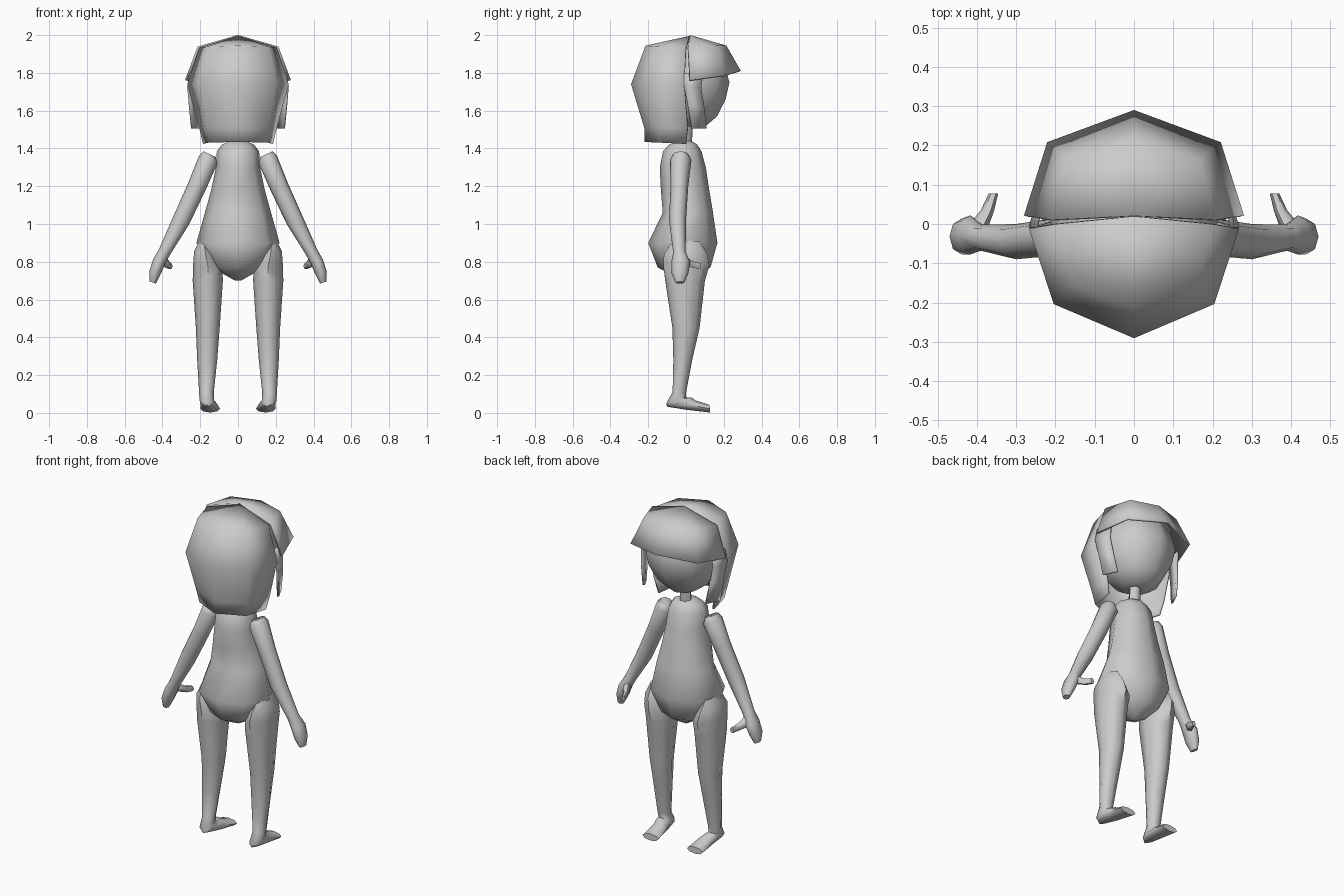
import bpy, bmesh, math
from mathutils import Vector


def finish(name, bm, mirror=False, thickness=0, angle=60):
    bmesh.ops.remove_doubles(bm, verts=bm.verts, dist=0.0005)
    bmesh.ops.recalc_face_normals(bm, faces=bm.faces)
    mesh = bpy.data.meshes.new(name)
    bm.to_mesh(mesh)
    bm.free()
    ob = bpy.data.objects.new(name, mesh)
    bpy.context.collection.objects.link(ob)
    bpy.ops.object.select_all(action='DESELECT')
    ob.select_set(True)
    bpy.context.view_layer.objects.active = ob
    bpy.ops.object.shade_smooth_by_angle(angle=math.radians(angle))
    if mirror:
        ob.modifiers.new("Mirror", 'MIRROR').use_clip = True
    if thickness:
        s = ob.modifiers.new("Solidify", 'SOLIDIFY')
        s.thickness, s.offset = thickness, 0
    return ob


def loft(name, rings, n=8, mirror=False):
    """Rings are (x, y, z, rx, ry[, roll about y, pitch about x])."""
    bm = bmesh.new()
    loops = []
    for x, y, z, rx, ry, *tilt in rings:
        ty, tx = tilt or (0, 0)
        u = Vector((math.cos(ty), 0, math.sin(ty))) * rx
        v = Vector((0, math.cos(tx), math.sin(tx))) * ry
        loops.append([bm.verts.new(Vector((x, y, z)) + u * math.cos(a) + v * math.sin(a))
                      for a in (2 * math.pi * i / n for i in range(n))])
    for a, b in zip(loops, loops[1:]):
        for i in range(n):
            j = (i + 1) % n
            bm.faces.new((a[i], a[j], b[j], b[i]))
    bm.faces.new(loops[0])
    bm.faces.new(loops[-1])
    return finish(name, bm, mirror)


def sheet(name, rows, apex=None):
    """Mirrored hair shell from rows of points, fanned to an optional apex."""
    bm = bmesh.new()
    grid = [[bm.verts.new(p) for p in row] for row in rows]
    for a, b in zip(grid, grid[1:]):
        for i in range(len(a) - 1):
            bm.faces.new((a[i], a[i + 1], b[i + 1], b[i]))
    if apex:
        top = bm.verts.new(apex)
        for p, q in zip(grid[0], grid[0][1:]):
            bm.faces.new((top, q, p))
    return finish(name, bm, True, 0.012)


# Torso and neck
loft("torso", [
    (0, 0.00, 0.70, 0.015, 0.015), (0, -0.01, 0.77, 0.14, 0.14),
    (0, -0.017, 0.90, 0.22, 0.183), (0, 0.01, 1.06, 0.175, 0.133),
    (0, -0.005, 1.18, 0.142, 0.128), (0, -0.017, 1.30, 0.117, 0.122),
    (0, -0.02, 1.385, 0.112, 0.102), (0, -0.015, 1.42, 0.085, 0.075),
    (0, -0.01, 1.44, 0.045, 0.04)])
loft("neck", [(0, 0.0, 1.40, 0.035, 0.035), (0, 0.01, 1.56, 0.032, 0.032)], 6)

# Head
loft("head", [
    (0, 0.02, 1.515, 0.08, 0.08), (0, 0.01, 1.57, 0.15, 0.155),
    (0, 0.01, 1.66, 0.2, 0.2), (0, 0.01, 1.75, 0.215, 0.22),
    (0, 0.01, 1.86, 0.19, 0.19), (0, 0.01, 1.94, 0.09, 0.09)])

# Legs with feet
loft("legs", [
    (0.18, 0.0, 0.905, 0.025, 0.075, 0.3, 0), (0.172, -0.002, 0.84, 0.062, 0.115, 0.25, 0),
    (0.16, 0.002, 0.78, 0.078, 0.122, 0.15, 0), (0.16, -0.005, 0.70, 0.08, 0.105),
    (0.16, 0.0, 0.45, 0.063, 0.072), (0.163, -0.017, 0.28, 0.053, 0.05),
    (0.167, -0.035, 0.11, 0.039, 0.036), (0.165, -0.052, 0.067, 0.039, 0.055, 0, 0.3),
    (0.16, -0.032, 0.056, 0.04, 0.072, 0, 0.33), (0.152, 0.025, 0.042, 0.045, 0.033, 0, 0.9),
    (0.147, 0.126, 0.022, 0.052, 0.02, 0, 1.6)], mirror=True)

# Arms with hands
loft("arms", [
    (0.15, -0.028, 1.37, 0.035, 0.04, 0.43, 0), (0.158, -0.028, 1.34, 0.053, 0.057, 0.43, 0),
    (0.217, -0.035, 1.20, 0.05, 0.047, 0.43, 0), (0.30, -0.045, 1.02, 0.047, 0.045, 0.43, 0),
    (0.39, -0.035, 0.85, 0.033, 0.033, 0.43, 0), (0.418, -0.028, 0.80, 0.034, 0.05, 0.35, 0),
    (0.44, -0.032, 0.74, 0.031, 0.045, 0.25, 0), (0.451, -0.032, 0.69, 0.017, 0.024, 0.3, 0)],
    mirror=True)
loft("thumbs", [
    (0.40, -0.01, 0.81, 0.028, 0.03, 0, 1.57), (0.373, 0.035, 0.785, 0.017, 0.02, 0, 1.57),
    (0.358, 0.078, 0.777, 0.012, 0.017, 0, 1.57)], 6, True)

# Back hair shell
sheet("back_hair", [
    [(0, -0.21, 1.94), (0.155, -0.15, 1.935), (0.20, 0.0, 1.93)],
    [(0, -0.285, 1.74), (0.20, -0.20, 1.74), (0.262, -0.01, 1.74)],
    [(0, -0.215, 1.51), (0.165, -0.15, 1.51), (0.2, 0.01, 1.51)],
    [(0, -0.215, 1.435), (0.15, -0.14, 1.432), (0.18, 0.0, 1.425)]],
    (0, 0.02, 1.99))

# Fringe over the forehead
sheet("fringe", [
    [(0, 0.21, 1.94), (0.16, 0.16, 1.94), (0.21, 0.01, 1.935)],
    [(0, 0.285, 1.808), (0.217, 0.205, 1.785), (0.275, 0.02, 1.76)]],
    (0, 0.02, 1.995))

# Side locks framing the face
sheet("side_locks", [
    [(0.25, -0.01, 1.80), (0.235, 0.09, 1.80)],
    [(0.263, -0.01, 1.73), (0.235, 0.08, 1.72)],
    [(0.255, 0.01, 1.63), (0.225, 0.095, 1.62)],
    [(0.243, 0.03, 1.505), (0.205, 0.107, 1.505)]])
